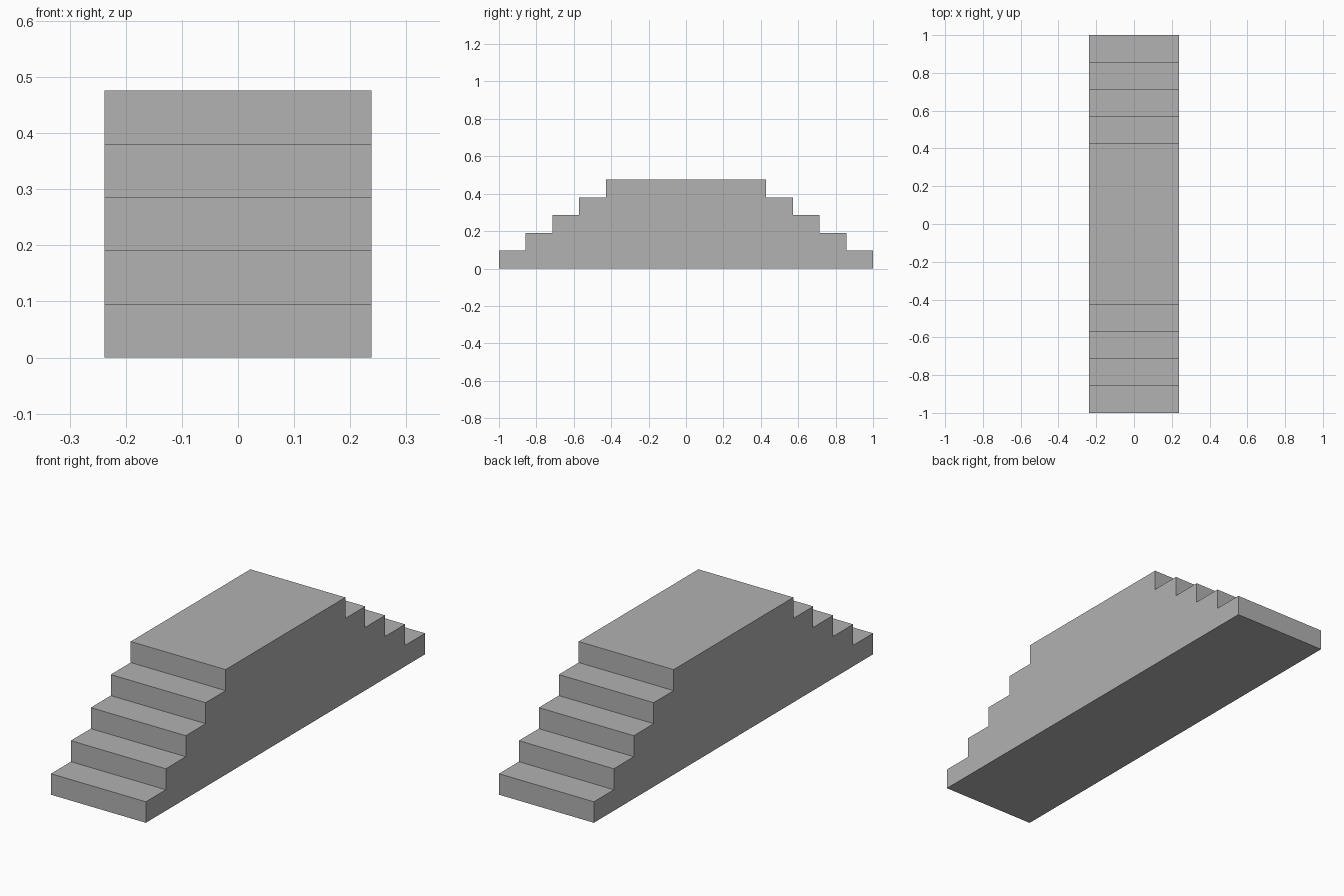
import bpy
import bmesh

cube = bpy.data.objects.get("Cube")
if cube:
    bpy.data.objects.remove(cube, do_unlink=True)

STEPS = 5
RISE = 2 / 21
RUN = 1 / 7
WIDTH = 10 / 21

# Plain grey stone
grey = bpy.data.materials.new("plain_grey")
grey.use_nodes = True
colour = (0.445, 0.445, 0.445, 1)
grey.diffuse_color = colour
grey.node_tree.nodes["Principled BSDF"].inputs["Base Color"].default_value = colour

# Stepped side profile: climb the front, then mirror it down the back
front = []
for i in range(STEPS):
    y = -1 + i * RUN
    front += [(y, i * RISE), (y, (i + 1) * RISE)]
profile = front + [(-y, z) for y, z in reversed(front)]

# Extrude the profile across the width into one solid double staircase
bm = bmesh.new()
side = bm.faces.new([bm.verts.new((-WIDTH / 2, y, z)) for y, z in profile])
extruded = bmesh.ops.extrude_face_region(bm, geom=[side], use_keep_orig=True)
moved = [v for v in extruded["geom"] if isinstance(v, bmesh.types.BMVert)]
bmesh.ops.translate(bm, verts=moved, vec=(WIDTH, 0, 0))
bmesh.ops.recalc_face_normals(bm, faces=bm.faces)

mesh = bpy.data.meshes.new("double_staircase")
bm.to_mesh(mesh)
bm.free()
mesh.materials.append(grey)
stairs = bpy.data.objects.new("double_staircase", mesh)
bpy.context.collection.objects.link(stairs)
